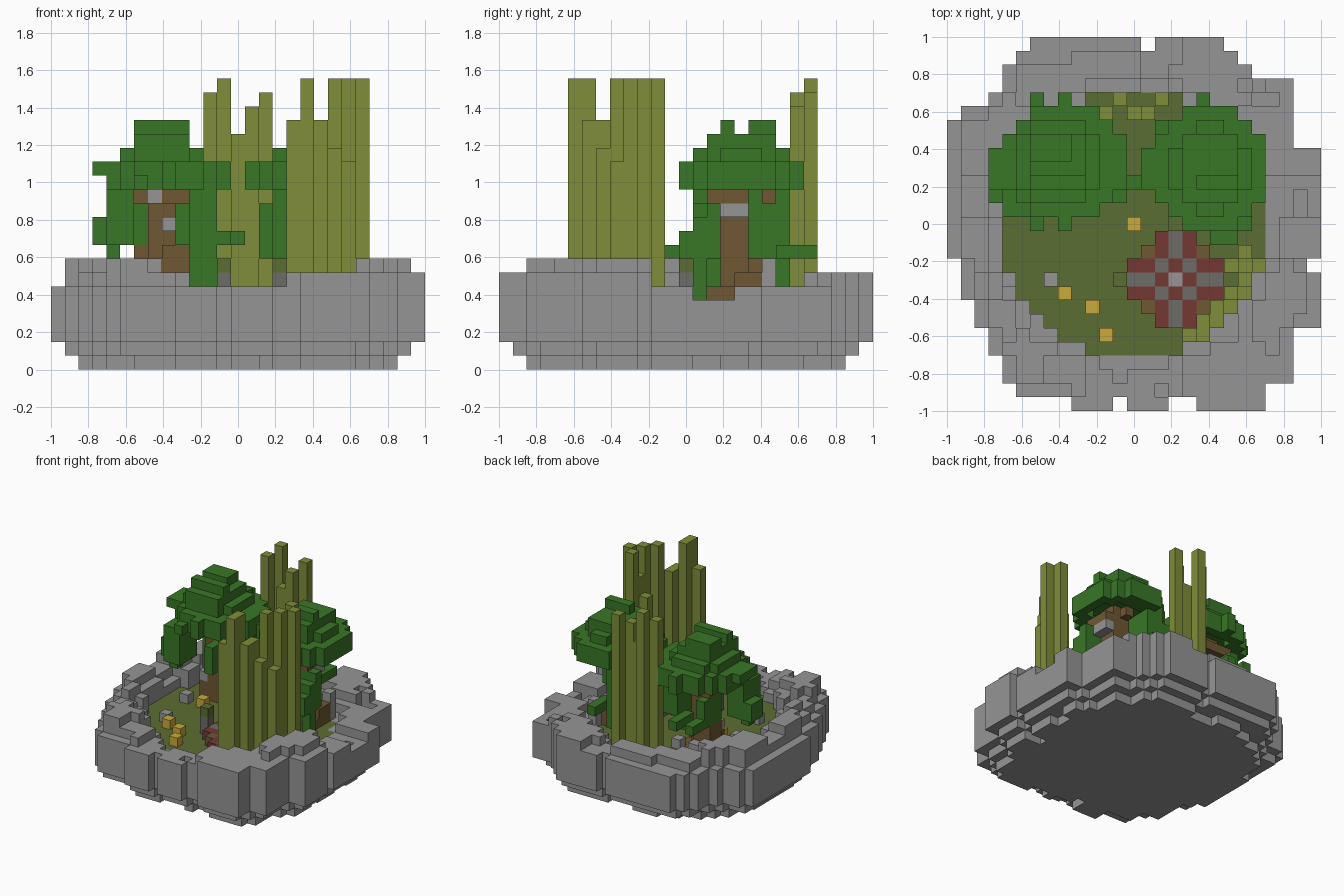
import bpy
import bmesh
import math
import random

random.seed(4)
if "Cube" in bpy.data.objects:
    bpy.data.objects.remove(bpy.data.objects["Cube"])

N = 27            # blocks along the longest side
U = 2 / N         # block size
FLOOR = 5         # floor level in blocks


def material(name, r, g, b):
    mat = bpy.data.materials.new(name)
    mat.use_nodes = True
    mat.diffuse_color = (r, g, b, 1)
    for node in mat.node_tree.nodes:
        if node.type == 'BSDF_PRINCIPLED':
            node.inputs["Base Color"].default_value = (r, g, b, 1)
            node.inputs["Roughness"].default_value = 1
    return mat


ROCK = material("rock grey", .3, .3, .3)
STONE = material("dark stone", .15, .15, .14)
REED = material("reed olive", .21, .27, .04)
MOSS = material("moss olive", .105, .155, .032)
LEAF = material("leaf green", .04, .185, .02)
BARK = material("bark brown", .16, .095, .033)
GOLD = material("flower gold", .6, .4, .045)
RED = material("petal red", .18, .04, .034)

parts = {}        # part name -> (material, blocks)
taken = set()     # every block placed so far


def place(name, mat, cells):
    """Add blocks to a part, never twice in the same spot."""
    blocks = parts.setdefault(name, (mat, set()))[1]
    for cell in cells:
        if cell not in taken:
            taken.add(cell)
            blocks.add(cell)


def box(x0, x1, y0, y1, z0, z1):
    return [(x, y, z) for x in range(x0, x1 + 1)
            for y in range(y0, y1 + 1) for z in range(z0, z1 + 1)]


def disc(cx, cy, r, z, inner=0):
    return [(x, y, z) for x in range(N) for y in range(N)
            if inner <= math.hypot(x - cx, y - cy) <= r]


# Island footprint: start and end of each row, from front to back
ROWS = [(9, 23), (5, 23)] + [(4, 25)] * 2 + [(3, 25)] * 2 + [(2, 27)] * 2
ROWS += [(1, 27)] * 2 + [(1, 26)] + [(0, 27)] * 8 + [(0, 25)] * 2
ROWS += [(1, 25), (3, 25), (4, 25), (4, 22), (5, 21), (6, 20)]
foot = {(x, y) for y, (a, b) in enumerate(ROWS) for x in range(a, b)}
foot -= {(12, 0), (16, 0), (17, 0), (14, N - 1)}


def eroded(cells):
    return {(x, y) for x, y in cells
            if {(x + 1, y), (x - 1, y), (x, y + 1), (x, y - 1)} <= cells}


inset = eroded(foot)
core = eroded(inset)
heart = eroded(core)

# Rim heights by sector, counter-clockwise from +x
RIM = [5, 6, 6, 7, 7, 6, 7, 7, 7, 8, 8, 7, 8, 8, 7, 8, 7, 6, 6, 7, 7, 8, 8, 6]
chip = {(i, j): random.random() for i in range(N) for j in range(N)}
for x, y in sorted(foot):
    px, py = x - 13, y - 13
    noise = chip[x // 3, y // 2]
    radius = math.hypot(px, py) * U
    if radius < .715:
        place("island_rock", ROCK, box(x, x, y, y, 0, FLOOR - 2))
        place("mossy_floor", MOSS, [(x, y, FLOOR - 1)])
        continue
    turn = math.atan2(py - .5, px) % math.tau / math.tau
    top = RIM[int(turn * len(RIM)) % len(RIM)]
    # the rim peaks mid-way and falls to the floor and to the outside
    if radius < .79:
        top = max(FLOOR, top - 1)
    if (x, y) in heart:
        low = 0
    elif (x, y) in core:
        low = int(noise < .3)
    elif (x, y) in inset:
        low, top = 1, top - (noise < .15)
    else:
        low, top = 2, min(top, 7 if px > 0 else 6)
    place("island_rock", ROCK, box(x, x, y, y, low, top - 1))

# Tall reeds: the front-left group and the back group
for x, y, h in [(17, 5, 18), (18, 5, 21), (18, 6, 21), (19, 6, 18), (19, 7, 18),
                (20, 7, 16), (20, 8, 21), (21, 8, 15), (21, 9, 21), (20, 10, 16),
                (21, 10, 18), (22, 10, 21), (21, 11, 21)]:
    place("front_reeds", REED, box(x, x, y, y, FLOOR, h - 1))
for x, y, h in [(11, 21, 20), (12, 22, 21), (13, 21, 17), (14, 21, 19), (15, 22, 20)]:
    place("back_reeds", REED, box(x, x, y, y, FLOOR, h - 1))

# Two stone posts with mossy tops
for side, x, y in [("right", 12, 9), ("left", 16, 13)]:
    place(side + "_post", STONE, box(x, x, y, y, FLOOR, FLOOR + 1))
    place(side + "_post_moss", MOSS, [(x, y, FLOOR + 2)])

# Low star-shaped bloom on the floor
for x, y, z in box(13, 19, 6, 12, FLOOR, FLOOR):
    dx, dy = abs(x - 16), abs(y - 9)
    near, far = min(dx, dy), max(dx, dy)
    if dx + dy == 1 or (near == 1 and far > 1):
        place("bloom_petals", RED, [(x, y, z)])
    elif far == 0:
        place("bloom_heart", ROCK, [(x, y, z)])
    elif near <= 1:
        place("bloom_centre", STONE, [(x, y, z)])
    elif far == 2:
        place("bloom_roots", BARK, [(x, y, z)])

# Right tree: trunk, roots, embedded stones
place("right_tree_stones", ROCK, [(7, 16, 12), (8, 16, 10), (7, 9, 5), (6, 14, 5),
                                  (7, 16, 7), (7, 20, 6), (9, 20, 6)])
place("right_trunk", BARK, box(7, 8, 17, 18, FLOOR, 13) + box(6, 9, 16, 19, 12, 12)
      + box(6, 7, 18, 19, FLOOR, 8) + box(8, 9, 16, 17, FLOOR, 8)
      + box(7, 7, 16, 16, FLOOR, 6) + box(6, 9, 18, 20, FLOOR, 5))
# Right tree: layered canopy and hanging leaves
place("right_canopy", LEAF, disc(8, 17.5, 4.6, 13, 2.9) + disc(8, 17.5, 4.6, 14)
      + disc(7.5, 17.5, 3.4, 15) + box(6, 9, 15, 19, 16, 16)
      + box(6, 9, 16, 16, 17, 17) + box(6, 8, 18, 19, 17, 17)
      + box(3, 3, 16, 18, 14, 14))
place("right_hanging_leaves", LEAF, box(4, 5, 14, 16, 9, 12) + box(3, 3, 15, 16, 9, 10)
      + box(4, 4, 15, 15, 8, 8) + box(10, 11, 15, 19, 9, 12)
      + box(6, 6, 18, 20, 9, 11)
      + box(9, 9, 14, 15, 9, 11) + box(12, 12, 15, 18, 9, 9)
      + box(13, 13, 16, 16, 9, 9) + box(10, 11, 15, 16, 6, 8)
      + box(6, 6, 13, 13, 13, 13) + box(8, 8, 13, 13, 13, 13)
      + box(6, 6, 20, 22, 9, 9) + box(8, 8, 20, 22, 9, 9))

# Left tree: trunk, roots, embedded stones
place("left_tree_stones", ROCK, box(20, 20, 16, 17, 11, 11)
      + [(20, 19, 5), (20, 19, 6), (20, 19, 7), (17, 14, 5), (16, 19, 5)])
place("left_trunk", BARK, box(18, 19, 16, 17, FLOOR, 13) + box(18, 20, 15, 17, 12, 12)
      + [(19, 19, 12)]
      + box(20, 20, 15, 16, FLOOR, 5) + box(19, 20, 17, 18, FLOOR, 6)
      + box(17, 17, 16, 18, FLOOR, 5))
# Left tree: layered canopy and hanging leaves
place("left_canopy", LEAF, disc(18.5, 17, 4.3, 13, 2.9) + disc(18.5, 17, 4.3, 14)
      + disc(18.5, 17, 3.2, 15) + box(17, 20, 15, 19, 16, 16)
      + box(18, 20, 16, 16, 17, 17) + box(14, 14, 16, 18, 13, 14))
place("left_hanging_leaves", LEAF, box(17, 21, 13, 13, 8, 9) + box(18, 21, 14, 14, 8, 10)
      + box(18, 21, 15, 15, 8, 11) + box(19, 20, 12, 12, 8, 8)
      + box(21, 21, 14, 14, FLOOR, 8)
      + box(15, 17, 18, 20, 8, 11) + box(16, 17, 18, 20, 12, 12)
      + box(17, 17, 20, 20, 6, 7)
      + box(18, 18, 20, 22, 8, 8) + box(16, 16, 15, 18, 8, 12))

# Small flowers
place("flowers", GOLD, [(x, y, FLOOR) for x, y in
                        [(13, 13), (8, 8), (10, 7), (11, 5), (8, 14)]])

# The two axes that span each face, in outward winding
AXES = [((0, 1, 0), (0, 0, 1)), ((0, 0, 1), (1, 0, 0)), ((1, 0, 0), (0, 1, 0))]


def build(name, mat, cells):
    """Turn blocks into one mesh holding only the exposed faces."""
    bm = bmesh.new()
    for cell in sorted(cells):
        for axis, (a, b) in enumerate(AXES):
            for side in (0, 1):
                beside = list(cell)
                beside[axis] += 2 * side - 1
                if tuple(beside) in taken:
                    continue
                corner = list(cell)
                corner[axis] += side
                quad = [(0, 0), (1, 0), (1, 1), (0, 1)]
                if not side:
                    quad.reverse()
                verts = []
                for s, t in quad:
                    p = [corner[i] + s * a[i] + t * b[i] for i in range(3)]
                    verts.append(bm.verts.new((p[0] * U - 1, p[1] * U - 1, p[2] * U)))
                bm.faces.new(verts)
    bmesh.ops.remove_doubles(bm, verts=bm.verts[:], dist=U / 100)
    mesh = bpy.data.meshes.new(name)
    bm.to_mesh(mesh)
    bm.free()
    mesh.materials.append(mat)
    bpy.context.collection.objects.link(bpy.data.objects.new(name, mesh))


for name, (mat, cells) in parts.items():
    build(name, mat, cells)
